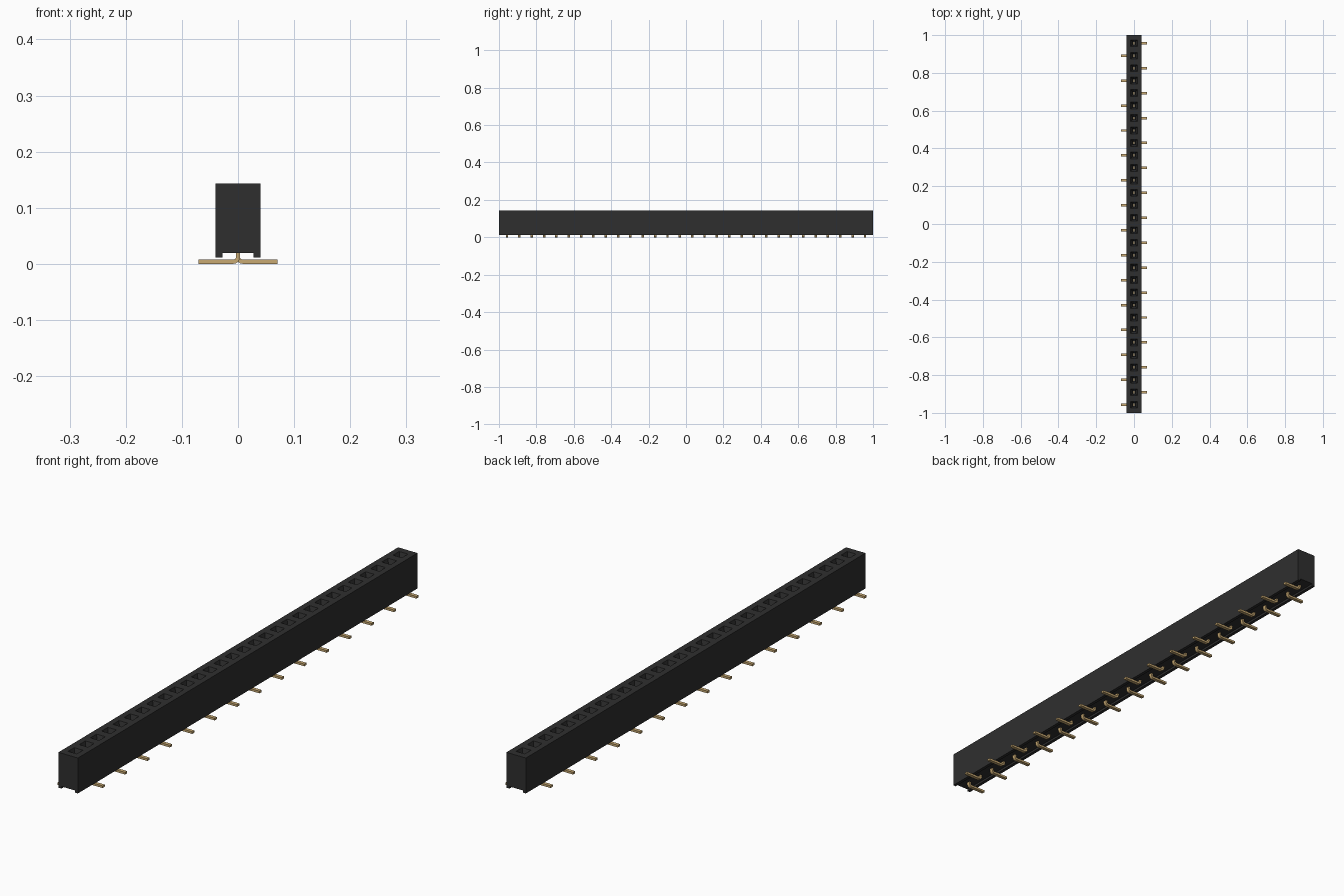
import bpy, bmesh, math

cube = bpy.data.objects.get("Cube")
if cube:
    bpy.data.objects.remove(cube, do_unlink=True)

COUNT, PITCH = 30, 0.066
HALF_W, BOTTOM, TOP = 0.04, 0.011, 0.143
CHANNEL_W, CHANNEL_Z = 0.028, 0.019
FLOOR = 0.085
HALF_PIN = 0.0065


def material(name, rgb, rough, metal=0.0):
    m = bpy.data.materials.new(name)
    m.use_nodes = True
    m.diffuse_color = (*rgb, 1)
    b = m.node_tree.nodes["Principled BSDF"]
    b.inputs["Base Color"].default_value = (*rgb, 1)
    b.inputs["Roughness"].default_value = rough
    b.inputs["Metallic"].default_value = metal
    return m


black = material("black plastic", (0.028, 0.028, 0.028), 0.6)
gold = material("gold contact", (0.58, 0.40, 0.17), 0.4)


def finish(bm, name, mat):
    bmesh.ops.remove_doubles(bm, verts=bm.verts, dist=1e-5)
    bmesh.ops.recalc_face_normals(bm, faces=bm.faces)
    me = bpy.data.meshes.new(name)
    bm.to_mesh(me)
    bm.free()
    me.materials.append(mat)
    ob = bpy.data.objects.new(name, me)
    bpy.context.collection.objects.link(ob)
    return ob


def rect(bm, hx, y0, y1, z):
    return [bm.verts.new(p) for p in
            ((-hx, y0, z), (hx, y0, z), (hx, y1, z), (-hx, y1, z))]


def bridge(bm, a, b):
    for i in range(4):
        j = (i + 1) % 4
        bm.faces.new((a[i], a[j], b[j], b[i]))


pin_y = [(i - (COUNT - 1) / 2) * PITCH for i in range(COUNT)]

# Housing: long block with a channel underneath and a tapered socket per pin
bm = bmesh.new()
edges_y = [-1.0] + [y + PITCH / 2 for y in pin_y[:-1]] + [1.0]
profile = [(-HALF_W, TOP), (-HALF_W, BOTTOM), (-CHANNEL_W, BOTTOM),
           (-CHANNEL_W, CHANNEL_Z), (CHANNEL_W, CHANNEL_Z),
           (CHANNEL_W, BOTTOM), (HALF_W, BOTTOM), (HALF_W, TOP)]
rings = [[bm.verts.new((x, y, z)) for x, z in profile] for y in edges_y]
for a, b in zip(rings, rings[1:]):
    for i in range(len(profile) - 1):
        bm.faces.new((a[i], a[i + 1], b[i + 1], b[i]))
bm.faces.new(rings[0])
bm.faces.new(rings[-1])
for y, y0, y1 in zip(pin_y, edges_y, edges_y[1:]):
    loops = [rect(bm, HALF_W, y0, y1, TOP)]
    for h, z in ((0.018, TOP), (0.009, TOP - 0.03), (0.009, FLOOR)):
        loops.append(rect(bm, h, y - h, y + h, z))
    for a, b in zip(loops, loops[1:]):
        bridge(bm, a, b)
    bm.faces.new(loops[-1])
finish(bm, "socket_housing", black)

# Pins: post with a rounded bend into a flat foot, alternating sides
T, R, POST = 0.008, 0.004, 0.0035
arc = [math.radians(a) for a in (0, 22.5, 45, 67.5, 90)]
outer = [(-POST + (R + T) * (1 - math.cos(a)), (R + T) * (1 - math.sin(a))) for a in arc]
inner = [(POST + R * (1 - math.cos(a)), T + R * (1 - math.sin(a))) for a in arc]
shape = ([(-POST, FLOOR + 0.004)] + outer + [(0.07, 0), (0.07, T)]
         + inner[::-1] + [(POST, FLOOR + 0.004)])

bm = bmesh.new()
for i, y in enumerate(pin_y):
    side = 1 if i % 2 else -1
    near, far = ([bm.verts.new((side * x, y + s * HALF_PIN, z)) for x, z in shape]
                 for s in (-1, 1))
    n = len(shape)
    bm.faces.new(near)
    bm.faces.new(far)
    for k in range(n):
        j = (k + 1) % n
        bm.faces.new((near[k], near[j], far[j], far[k]))
pins = finish(bm, "contact_pins", gold)

# Smooth only the pin bends
bpy.ops.object.select_all(action='DESELECT')
pins.select_set(True)
bpy.context.view_layer.objects.active = pins
bpy.ops.object.shade_smooth_by_angle(angle=math.radians(30))
